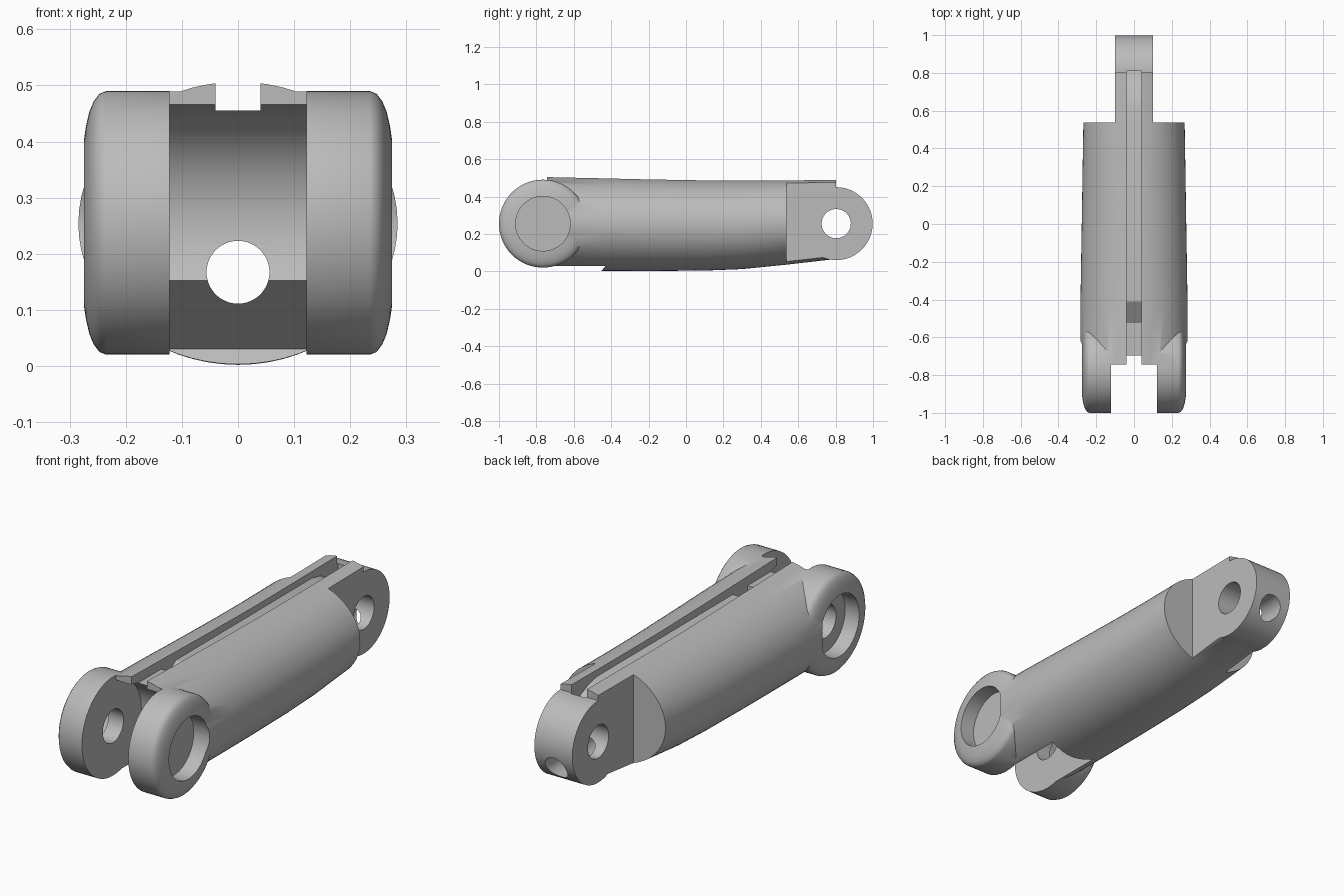
import bpy, bmesh, math
from mathutils import Vector

cube = bpy.data.objects.get("Cube")
if cube:
    bpy.data.objects.remove(cube, do_unlink=True)

SEG = 64
FORK_Y, TANG_Y, PIVOT_Z = -0.765, 0.803, 0.255

grey = bpy.data.materials.new("plain_grey")
grey.use_nodes = True
colour = (0.5, 0.5, 0.5, 1)
grey.diffuse_color = colour
grey.node_tree.nodes["Principled BSDF"].inputs["Base Color"].default_value = colour


def loft(name, rings):
    """Skin a list of equal-sized rings and cap both ends."""
    bm = bmesh.new()
    rows = [[bm.verts.new(p) for p in ring] for ring in rings]
    n = len(rows[0])
    for a, b in zip(rows, rows[1:]):
        for i in range(n):
            j = (i + 1) % n
            bm.faces.new((a[i], a[j], b[j], b[i]))
    bm.faces.new(rows[0])
    bm.faces.new(rows[-1])
    bmesh.ops.recalc_face_normals(bm, faces=bm.faces)
    mesh = bpy.data.meshes.new(name)
    bm.to_mesh(mesh)
    bm.free()
    mesh.materials.append(grey)
    obj = bpy.data.objects.new(name, mesh)
    bpy.context.collection.objects.link(obj)
    return obj


def circle():
    return [(math.cos(2 * math.pi * i / SEG), math.sin(2 * math.pi * i / SEG))
            for i in range(SEG)]


def turned(name, y, profile):
    """Revolve (x, radius) pairs about a sideways axis at the pivot height."""
    return loft(name, [[Vector((x, y + r * c, PIVOT_Z + r * s)) for c, s in circle()]
                       for x, r in profile])


def prism(name, x0, x1, outline):
    """Extrude a (y, z) outline sideways."""
    return loft(name, [[Vector((x, y, z)) for y, z in outline] for x in (x0, x1)])


def combine(target, other, operation):
    """Apply a boolean and discard the helper."""
    mod = target.modifiers.new("combine", 'BOOLEAN')
    mod.object, mod.operation, mod.solver = other, operation, 'EXACT'
    bpy.context.view_layer.update()
    deps = bpy.context.evaluated_depsgraph_get()
    mesh = bpy.data.meshes.new_from_object(target.evaluated_get(deps))
    target.modifiers.clear()
    target.data = mesh
    bpy.data.objects.remove(other, do_unlink=True)


# Main barrel: y, bottom, top, half width
stations = [(-0.77, 0.004, 0.507, 0.285), (-0.45, 0.003, 0.5, 0.284),
            (-0.2, 0.002, 0.494, 0.28), (0.1, 0.004, 0.489, 0.275),
            (0.3, 0.012, 0.488, 0.272), (0.54, 0.036, 0.489, 0.268),
            (0.803, 0.066, 0.491, 0.262)]
body = loft("link_body", [[Vector((w * c, y, (lo + hi) / 2 + (hi - lo) / 2 * s))
                           for c, s in circle()] for y, lo, hi, w in stations])

# Rounded fork discs and the rear tang
for side in (-1, 1):
    disc = [(0.1, 0.235), (0.235, 0.235), (0.247, 0.23), (0.257, 0.217),
            (0.265, 0.198), (0.271, 0.172), (0.275, 0.145)]
    combine(body, turned("fork_disc", FORK_Y, [(side * x, r) for x, r in disc]), 'UNION')
combine(body, turned("rear_tang", TANG_Y, [(-0.15, 0.195), (0.15, 0.195)]), 'UNION')

# Flat cheeks beside the tang
for side in (-1, 1):
    combine(body, prism("cheek_cut", side * 0.1, side * 0.5,
                        [(0.537, -0.2), (1.2, -0.2), (1.2, 0.7), (0.537, 0.7)]), 'DIFFERENCE')

# Clearance between the fork discs: round socket with a ramp below
socket_r = 0.212
arc = [(FORK_Y + socket_r * math.cos(t), PIVOT_Z + socket_r * math.sin(t))
       for t in [math.radians(84 - 113 * i / 24) for i in range(25)]]
outline = arc + [(-0.43, 0.03), (-0.453, 0), (-0.453, -0.1), (-1.1, -0.1),
                 (-1.1, 0.65), (arc[0][0], 0.65)]
combine(body, prism("fork_gap", -0.122, 0.122, outline), 'DIFFERENCE')

# Top channel with dips at both ends
channel = [(-1.1, 0.65), (-1.1, 0.455), (-0.52, 0.455), (-0.52, 0.38), (-0.41, 0.455),
           (0.61, 0.455), (0.67, 0.443), (0.73, 0.418), (0.78, 0.385), (0.81, 0.355),
           (0.81, 0.65)]
combine(body, prism("top_channel", -0.04, 0.04, channel), 'DIFFERENCE')

# Pivot holes, outer recesses and the lengthwise bore
for y in (FORK_Y, TANG_Y):
    combine(body, turned("pivot_hole", y, [(-0.5, 0.078), (0.5, 0.078)]), 'DIFFERENCE')
for side in (-1, 1):
    combine(body, turned("recess", FORK_Y, [(side * 0.2, 0.146), (side * 0.4, 0.146)]),
            'DIFFERENCE')
bore = loft("bore", [[Vector((0.056 * c, y, 0.167 + 0.056 * s)) for c, s in circle()]
                     for y in (-0.7, 1.1)])
combine(body, bore, 'DIFFERENCE')

# Smooth curved walls, keep edges crisp
bpy.ops.object.select_all(action='DESELECT')
body.select_set(True)
bpy.context.view_layer.objects.active = body
bpy.ops.object.shade_smooth_by_angle(angle=math.radians(30))
